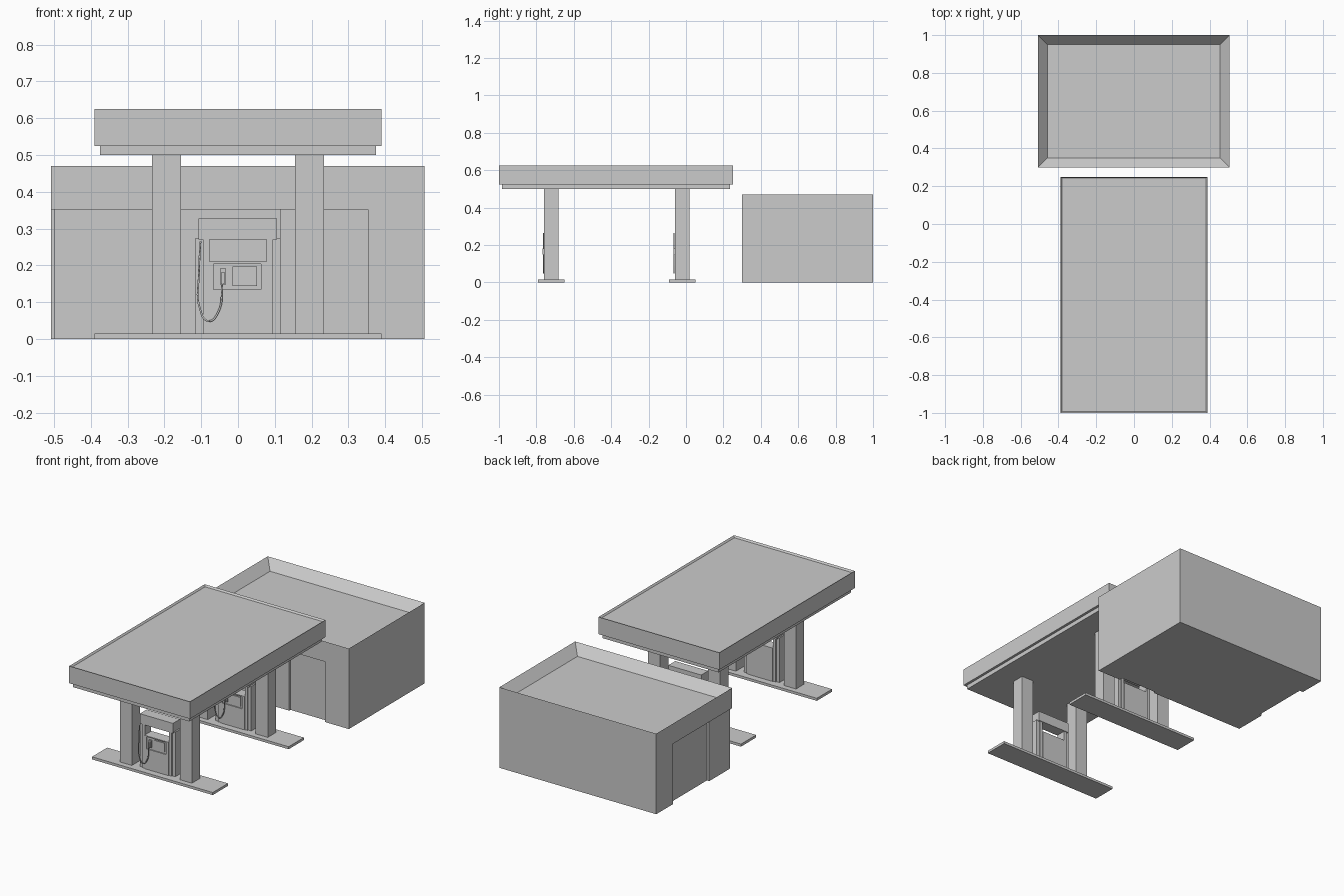
import bpy, bmesh
from mathutils import Vector

if "Cube" in bpy.data.objects:
    bpy.data.objects.remove(bpy.data.objects["Cube"])


def box(name, x0, x1, y0, y1, z0, z1, rim=0, depth=0):
    """Box from its limits; rim and depth sink a tray into the top."""
    bm = bmesh.new()
    bmesh.ops.create_cube(bm, size=1)
    for v in bm.verts:
        v.co = Vector(((x0 + x1) / 2 + v.co.x * (x1 - x0),
                       (y0 + y1) / 2 + v.co.y * (y1 - y0),
                       (z0 + z1) / 2 + v.co.z * (z1 - z0)))
    if rim:
        bm.normal_update()
        top = max(bm.faces, key=lambda f: f.calc_center_median().z)
        bmesh.ops.inset_region(bm, faces=[top], thickness=rim)
        bmesh.ops.translate(bm, verts=top.verts, vec=(0, 0, -depth))
    me = bpy.data.meshes.new(name)
    bm.to_mesh(me)
    bm.free()
    ob = bpy.data.objects.new(name, me)
    bpy.context.collection.objects.link(ob)
    return ob


def cut(target, cutter):
    mod = target.modifiers.new("cut", 'BOOLEAN')
    mod.operation, mod.solver, mod.object = 'DIFFERENCE', 'EXACT', cutter
    bpy.context.view_layer.objects.active = target
    bpy.ops.object.modifier_apply(modifier=mod.name)
    bpy.data.objects.remove(cutter)


# Shop with parapet roof and a shopfront recess wrapping the front left corner
shop = box("shop_building", -0.508, 0.506, 0.3, 1, 0, 0.47, 0.07, 0.055)
cut(shop, box("front_cutter", -0.6, 0.353, 0.2, 0.32, -0.1, 0.352))
cut(shop, box("side_cutter", -0.6, -0.485, 0.2, 0.845, -0.1, 0.352))
box("shop_corner_front", -0.5, 0.115, 0.308, 0.5, 0, 0.352)

# Canopy
box("canopy_fascia", -0.39, 0.39, -1, 0.25, 0.525, 0.625, 0.011, 0.01)
box("canopy_soffit", -0.375, 0.375, -0.985, 0.235, 0.5, 0.525)


def hose(name, y):
    """Hose hanging from the pump head and rising to the nozzle."""
    cu = bpy.data.curves.new(name, 'CURVE')
    cu.dimensions = '3D'
    cu.bevel_depth, cu.bevel_resolution, cu.resolution_u = 0.0028, 1, 8
    pts = [(-0.102, 0.265), (-0.106, 0.18), (-0.104, 0.085), (-0.08, 0.049),
           (-0.053, 0.075), (-0.043, 0.15)]
    sp = cu.splines.new('BEZIER')
    sp.bezier_points.add(len(pts) - 1)
    for bp, (x, z) in zip(sp.bezier_points, pts):
        bp.co = (x, y, z)
        bp.handle_left_type = bp.handle_right_type = 'AUTO'
    cu.use_fill_caps = True
    ob = bpy.data.objects.new(name, cu)
    bpy.context.collection.objects.link(ob)


def island(tag, yc):
    def part(name, x0, x1, y0, y1, z0, z1):
        return box(tag + "_" + name, x0, x1, yc + y0, yc + y1, z0, z1)

    part("island_base", -0.39, 0.39, -0.07, 0.07, 0, 0.015)
    for side, s in (("left", -1), ("right", 1)):
        part(side + "_column", *sorted((s * 0.155, s * 0.233)), -0.038, 0.038, 0.015, 0.5)
        # Pump side cheeks, in two steps
        part(side + "_pump_cheek", *sorted((s * 0.095, s * 0.115)), -0.022, 0.022, 0.015, 0.275)
        part(side + "_pump_post", *sorted((s * 0.078, s * 0.095)), -0.028, 0.028, 0.015, 0.27)
    # Pump body, open gap and head
    body = part("pump_body", -0.078, 0.078, -0.032, 0.032, 0.015, 0.21)
    part("pump_head", -0.107, 0.106, -0.032, 0.032, 0.27, 0.328)
    # Recessed control panel with screen and nozzle
    cut(body, box("panel_cutter", -0.066, 0.063, yc - 0.06, yc - 0.026, 0.134, 0.204))
    part("pump_screen", -0.015, 0.051, -0.031, -0.024, 0.144, 0.197)
    part("nozzle_holder", -0.049, -0.033, -0.036, -0.024, 0.148, 0.191)
    part("nozzle", -0.045, -0.037, -0.046, -0.034, 0.15, 0.182)
    hose(tag + "_pump_hose", yc - 0.043)


island("front", -0.72)
island("rear", -0.02)
